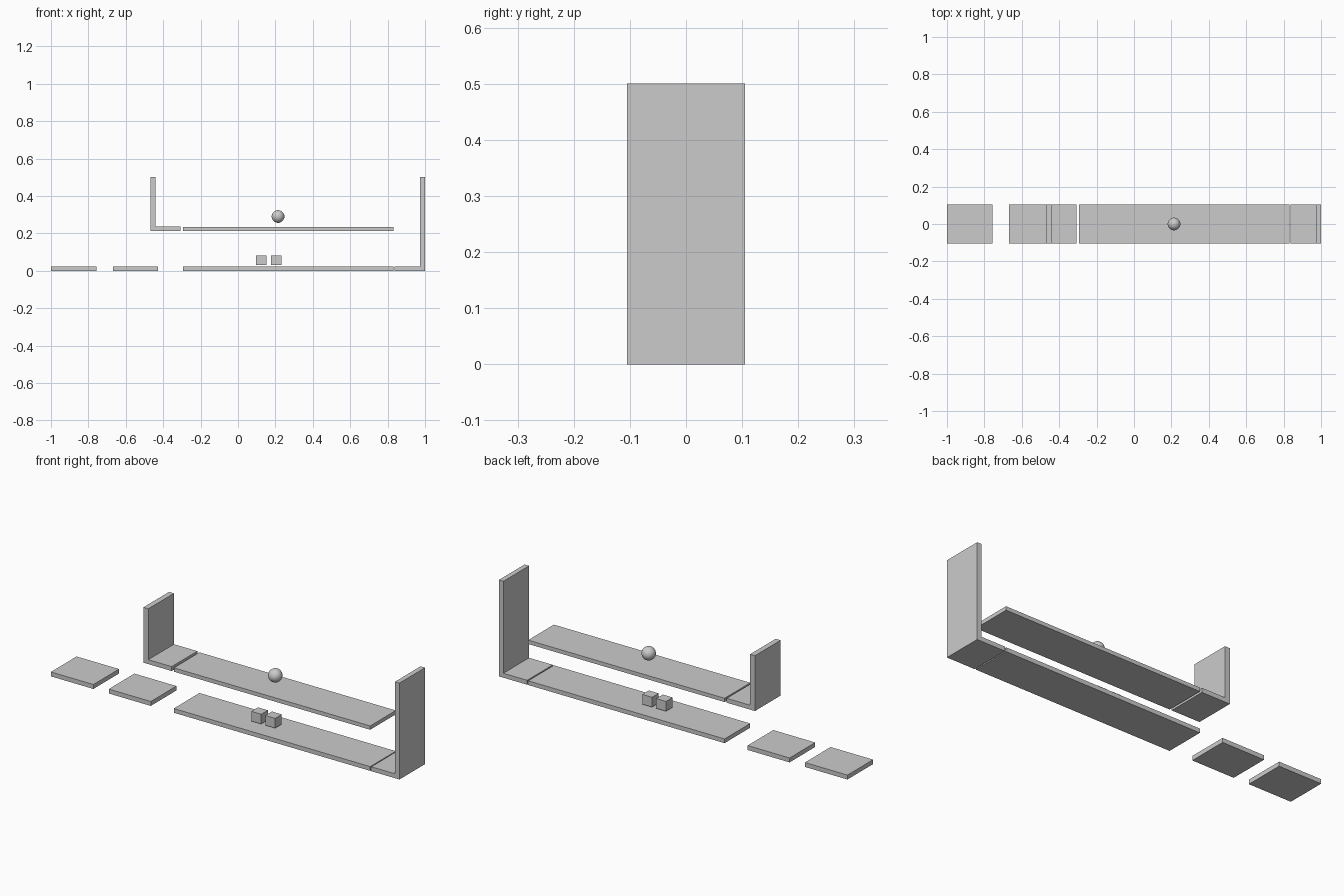
import bpy, bmesh
from mathutils import Matrix, Vector

if "Cube" in bpy.data.objects:
    bpy.data.objects.remove(bpy.data.objects["Cube"])

HALF_DEPTH = 0.105


def box(name, x0, x1, z0, z1, hy=HALF_DEPTH):
    """Axis-aligned block centred on y = 0."""
    mesh = bpy.data.meshes.new(name)
    bm = bmesh.new()
    size = Matrix.Diagonal((x1 - x0, 2 * hy, z1 - z0, 1))
    bmesh.ops.create_cube(bm, size=1, matrix=size)
    bm.to_mesh(mesh)
    bm.free()
    ob = bpy.data.objects.new(name, mesh)
    ob.location = Vector(((x0 + x1) / 2, 0, (z0 + z1) / 2))
    bpy.context.collection.objects.link(ob)
    return ob


# Separate stepping platforms on the left
box("outer_platform", -1.0, -0.756, 0, 0.023)
box("inner_platform", -0.668, -0.427, 0, 0.023)

# Lower walkway with its end piece and tall wall
box("lower_walkway", -0.295, 0.832, 0, 0.022)
box("lower_end_floor", 0.838, 0.974, 0, 0.023)
box("right_wall", 0.974, 1.0, 0, 0.5)

# Upper walkway with its end piece and short wall
box("upper_walkway", -0.295, 0.832, 0.213, 0.233)
box("upper_end_floor", -0.441, -0.307, 0.213, 0.236)
box("left_wall", -0.469, -0.441, 0.213, 0.5)

# Two small crates floating just over the lower walkway
for i, x in enumerate((0.124, 0.204)):
    box(f"crate_{i + 1}", x - 0.028, x + 0.028, 0.031, 0.082, 0.027)

# Ball above the upper walkway
bpy.ops.mesh.primitive_uv_sphere_add(segments=32, ring_count=16, radius=0.034,
                                     location=(0.214, 0, 0.29))
ball = bpy.context.object
ball.name = "ball"
bpy.ops.object.shade_smooth_by_angle()
